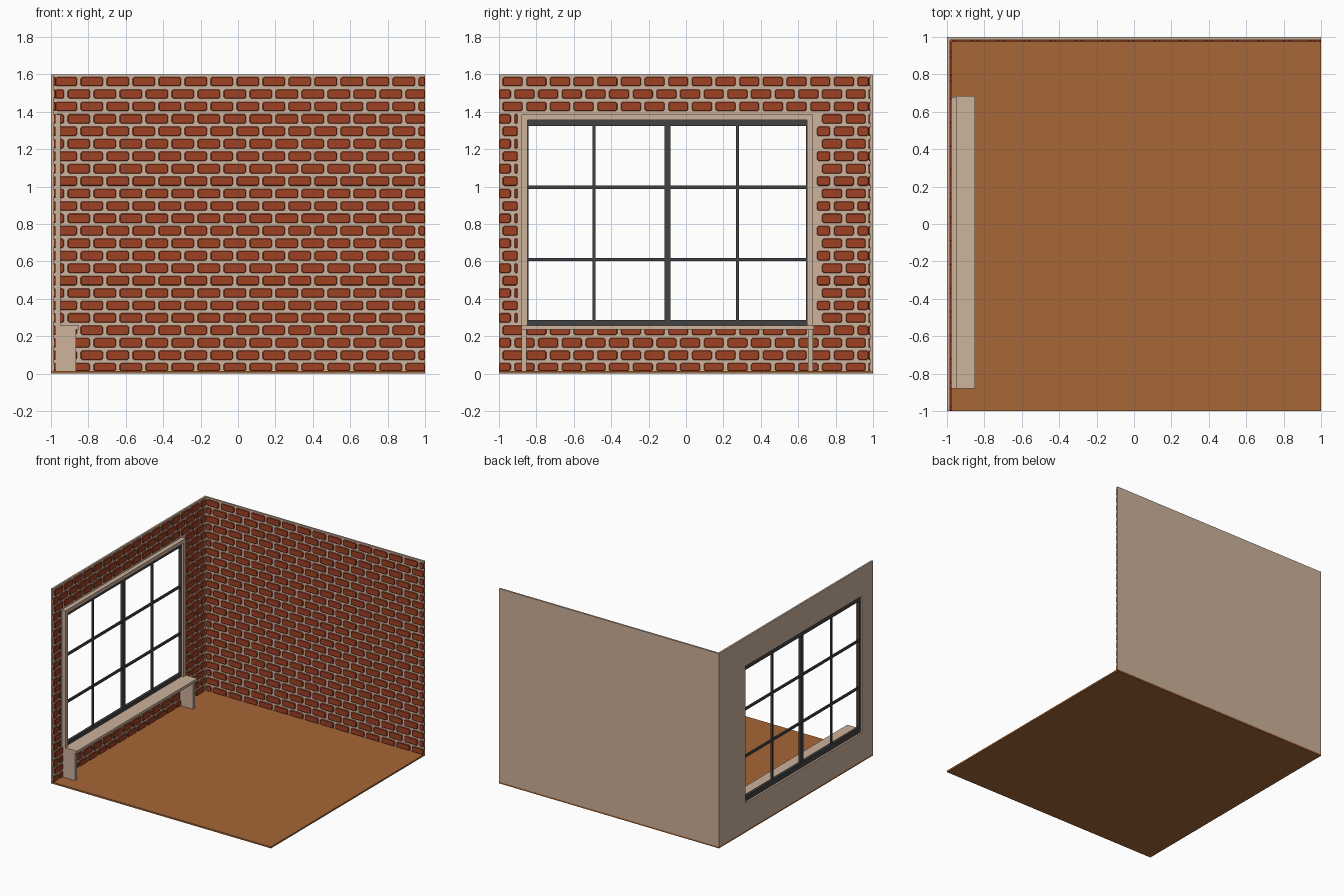
import bpy, bmesh
from mathutils import Vector

if "Cube" in bpy.data.objects:
    bpy.data.objects.remove(bpy.data.objects["Cube"])


def material(name, rgb):
    m = bpy.data.materials.new(name)
    lin = [((c / 255 + 0.055) / 1.055) ** 2.4 for c in rgb]
    m.diffuse_color = (*lin, 1)
    m.use_nodes = True
    m.node_tree.nodes["Principled BSDF"].inputs["Base Color"].default_value = m.diffuse_color
    return m


PLASTER = material("pale plaster", (205, 178, 156))
BRICK = material("red brick", (160, 65, 36))
WOOD = material("brown wood", (166, 103, 55))
METAL = material("dark grey metal", (66, 66, 66))


def finish(name, bm, mat):
    bmesh.ops.recalc_face_normals(bm, faces=bm.faces)
    me = bpy.data.meshes.new(name)
    bm.to_mesh(me)
    bm.free()
    me.materials.append(mat)
    ob = bpy.data.objects.new(name, me)
    bpy.context.collection.objects.link(ob)
    return ob


def add_box(bm, x, y, z):
    verts = bmesh.ops.create_cube(bm, size=1)["verts"]
    for v in verts:
        v.co = [a + (c + 0.5) * (b - a) for c, (a, b) in zip(v.co, (x, y, z))]


def boxes(name, mat, *dims):
    bm = bmesh.new()
    for d in dims:
        add_box(bm, *d)
    return finish(name, bm, mat)


def ring(name, mat, x, outer, inner):
    """Rectangular frame in the yz plane; outer and inner are (y0, y1, z0, z1)."""
    bm = bmesh.new()
    loops = []
    for y0, y1, z0, z1 in (outer, inner):
        loops.append([bm.verts.new((x[0], a, b)) for a, b in
                      ((y0, z0), (y1, z0), (y1, z1), (y0, z1))])
    o, i = loops
    faces = [bm.faces.new((o[k], o[(k + 1) % 4], i[(k + 1) % 4], i[k])) for k in range(4)]
    ext = bmesh.ops.extrude_face_region(bm, geom=faces, use_keep_orig=True)
    moved = [g for g in ext["geom"] if isinstance(g, bmesh.types.BMVert)]
    bmesh.ops.translate(bm, verts=moved, vec=(x[1] - x[0], 0, 0))
    return finish(name, bm, mat)


def add_brick(bm, place, u0, u1, z0, z1):
    """Eight-sided brick with a slightly narrower front."""
    if u1 - u0 < 0.015 or z1 - z0 < 0.01:
        return
    rows = []
    for inset, depth in ((0, 0), (0, 0.007), (0.003, 0.010)):
        a, b, c, d = u0 + inset, u1 - inset, z0 + inset, z1 - inset
        k = min(0.008, (u1 - u0) / 4, (z1 - z0) / 4)
        pts = ((a + k, c), (b - k, c), (b, c + k), (b, d - k),
               (b - k, d), (a + k, d), (a, d - k), (a, c + k))
        rows.append([bm.verts.new(place(u, z, depth)) for u, z in pts])
    for r, s in zip(rows, rows[1:]):
        for k in range(8):
            bm.faces.new((r[k], r[(k + 1) % 8], s[(k + 1) % 8], s[k]))
    bm.faces.new(rows[-1])
    bm.faces.new(rows[0][::-1])


def brickwork(name, place, start, end, pitch, opening=None):
    bm = bmesh.new()
    for row in range(24):
        mid = 0.032 + 0.0665 * row
        z0, z1 = max(mid - 0.025, FLOOR), mid + 0.025
        u = -0.98 - pitch - (row % 2 == 0) * pitch / 2
        while u < end:
            a, b = max(u, start), min(u + pitch - 0.02, end)
            if opening and opening[2] < mid < opening[3]:
                add_brick(bm, place, a, min(b, opening[0]), z0, z1)
                add_brick(bm, place, max(a, opening[1]), b, z0, z1)
            else:
                add_brick(bm, place, a, b, z0, z1)
            u += pitch
    return finish(name, bm, BRICK)


FLOOR = 0.013
boxes("floor", WOOD, ((-1, 1), (-1, 1), (0, FLOOR)))

# Plaster wall slabs, the left one with a window opening
boxes("back_wall", PLASTER, ((-0.985, 1), (0.985, 1), (FLOOR, 1.6)))
ring("left_wall", PLASTER, (-1, -0.985), (-1, 1, FLOOR, 1.6), (-0.855, 0.655, 0.24, 1.365))

# Brick facing
brickwork("back_bricks", lambda u, z, d: Vector((u, 0.985 - d, z)), -0.975, 1.0, 0.139)
brickwork("left_bricks", lambda u, z, d: Vector((-0.985 + d, u, z)), -1.0, 0.975, 0.1265,
          (-0.9, 0.7, 0.25, 1.39))

# Window trim and sill bench
ring("window_trim", PLASTER, (-0.985, -0.95), (-0.88, 0.68, 0.238, 1.385),
     (-0.847, 0.647, 0.25, 1.355))
boxes("bench_top", PLASTER, ((-0.985, -0.85), (-0.88, 0.685), (0.236, 0.258)))
boxes("bench_legs", PLASTER,
      ((-0.985, -0.865), (-0.88, -0.853), (FLOOR, 0.236)),
      ((-0.985, -0.865), (0.652, 0.68), (FLOOR, 0.236)))

# Two window sashes with glazing bars
WX = (-0.988, -0.966)
for name, y0, y1, bar in (("front_sash", -0.857, -0.1, -0.492), ("back_sash", -0.1, 0.657, 0.275)):
    ring(name, METAL, WX, (y0, y1, 0.245, 1.362),
         (y0 + 0.016, y1 - 0.016, 0.288, 1.325))
    bx = (-0.984, -0.970)
    cross = [(bx, (y0 + 0.016, y1 - 0.016), (z - 0.009, z + 0.009)) for z in (0.61, 0.997)]
    boxes(name + "_bars", METAL, ((-0.983, -0.969), (bar - 0.009, bar + 0.009), (0.288, 1.325)), *cross)
